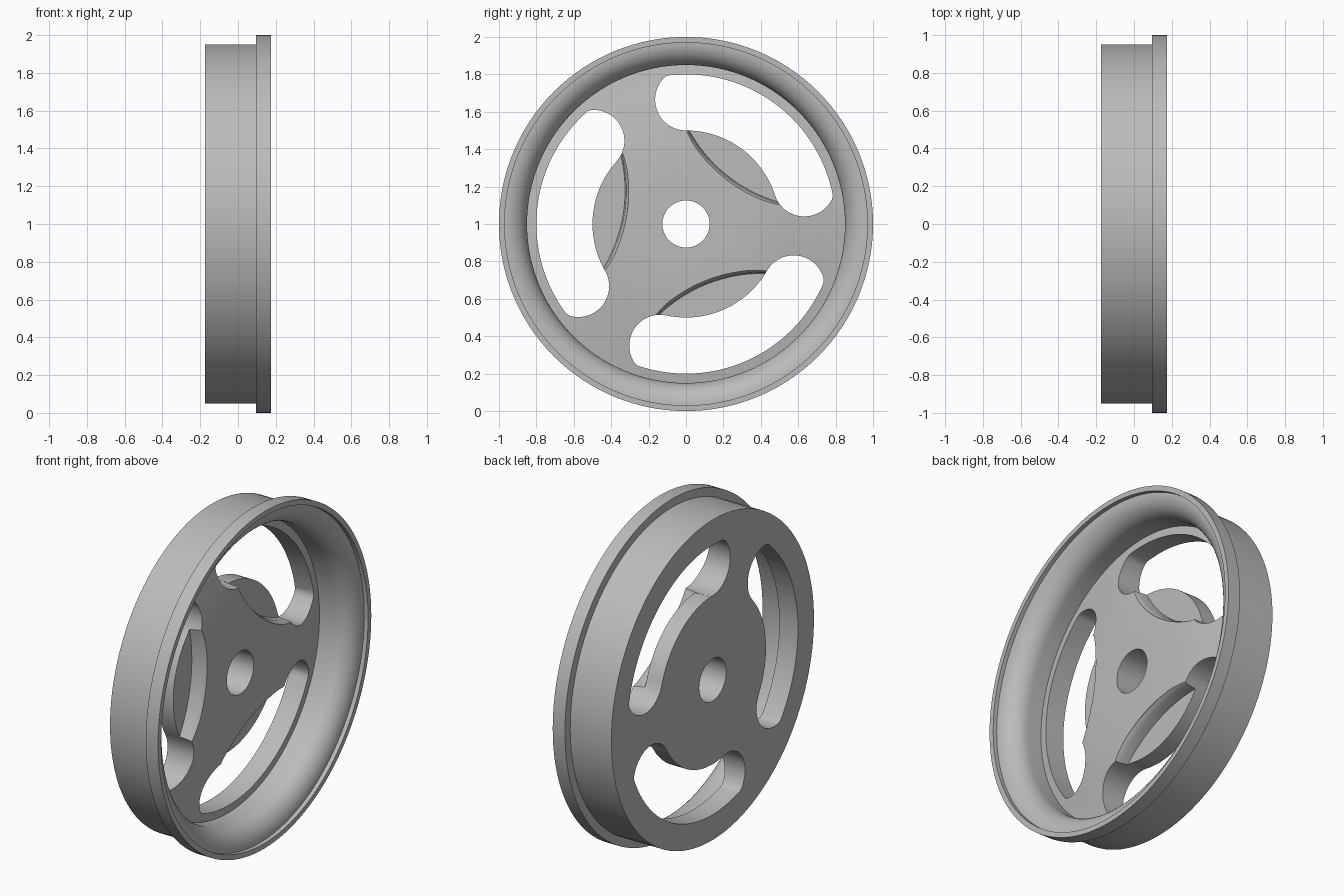
import bpy, bmesh, math
from math import sin, cos, pi, radians

cube = bpy.data.objects.get("Cube")
if cube:
    bpy.data.objects.remove(cube, do_unlink=True)

grey = bpy.data.materials.new("grey metal")
grey.use_nodes = True
colour = (0.5, 0.5, 0.5, 1)
grey.diffuse_color = colour
grey.node_tree.nodes["Principled BSDF"].inputs["Base Color"].default_value = colour


def loft(name, rings, capped):
    """Join matching rings of points; cap the ends, or close into a loop."""
    bm = bmesh.new()
    loops = [[bm.verts.new(p) for p in ring] for ring in rings]
    n, count = len(loops[0]), len(loops)
    for k in range(count - 1 if capped else count):
        a, b = loops[k], loops[(k + 1) % count]
        for i in range(n):
            j = (i + 1) % n
            bm.faces.new((a[i], a[j], b[j], b[i]))
    if capped:
        bm.faces.new(loops[0])
        bm.faces.new(loops[-1])
    bmesh.ops.recalc_face_normals(bm, faces=bm.faces)
    mesh = bpy.data.meshes.new(name)
    bm.to_mesh(mesh)
    bm.free()
    mesh.materials.append(grey)
    obj = bpy.data.objects.new(name, mesh)
    bpy.context.collection.objects.link(obj)
    return obj


def arc(cx, cy, r, start, end, steps):
    """Arc points in the wheel plane, angles in degrees."""
    angles = [radians(start + (end - start) * i / steps) for i in range(steps + 1)]
    return [(cx + r * cos(a), cy + r * sin(a)) for a in angles]


def place(points, x, turn):
    """Turn a flat outline about the axle and stand it at depth x."""
    c, s = cos(radians(turn)), sin(radians(turn))
    return [(x, u * c - v * s, 1 + u * s + v * c) for u, v in points]


# Wheel body: revolved profile of (depth, radius) with flange, flare and web
BACK, LEDGE, HUB = -0.175, -0.06, 0.015
flare = [(0.03 + 0.12 * cos(a), 0.97 - 0.12 * sin(a))
         for a in [pi / 2 * i / 12 for i in range(13)]]
profile = [(BACK, 0.126), (BACK, 0.95), (0.095, 0.95), (0.095, 1.0),
           (0.175, 1.0), (0.175, 0.97)] + flare + [
           (LEDGE, 0.85), (-0.045, 0.75), (-0.005, 0.55),
           (0.01, 0.4), (HUB, 0.25), (HUB, 0.126)]
SEG = 128
wheel = loft("wheel", [place([(r, 0) for r in (1,)], 0, 0) and
                       [(x, r * cos(2 * pi * i / SEG), 1 + r * sin(2 * pi * i / SEG))
                        for i in range(SEG)] for x, r in profile], False)

# Window outline: hub arc, two round ends and the rim arc with small notches
END, R_END, R_MID = 36, 0.165, 0.665
a = radians(END)
upper_end = arc(R_MID * cos(a), R_MID * sin(a), R_END, END + 180, END + 50, 18)
upper = upper_end + [(0.79 * cos(radians(44.6)), 0.79 * sin(radians(44.6)))]
rim_arc = arc(0, 0, 0.8, 43, -43, 44)
lower = [(u, -v) for u, v in reversed(upper)]
hub_arc = arc(0, 0, 0.5, -END, END, 30)[1:-1]
window = upper + rim_arc + lower + hub_arc

# Shallow pocket on the hub: curved wall that rounds over at its top edge
def pocket_outline(shift):
    wall = arc(1.12 + shift, 0, 0.8, 180 + 23.4, 180 - 23.4, 28)
    return wall + arc(0, 0, 0.54, 37, -37, 20)

pocket_levels = [(0.1, 0), (0.008, 0), (-0.003, 0.007), (-0.02, 0.014),
                 (-0.075, 0.02)]

cutters = []
for k in range(3):
    turn = 54 + 120 * k
    cutters.append(loft("window_cutter", [place(window, x, turn) for x in (-0.3, 0.1)], True))
    cutters.append(loft("pocket_cutter", [place(pocket_outline(d), x, turn - 3)
                                          for x, d in pocket_levels], True))

for cutter in cutters:
    mod = wheel.modifiers.new("cut", 'BOOLEAN')
    mod.operation = 'DIFFERENCE'
    mod.solver = 'EXACT'
    mod.object = cutter

# Apply the cuts and shade smooth with sharp edges kept
bpy.ops.object.select_all(action='DESELECT')
wheel.select_set(True)
bpy.context.view_layer.objects.active = wheel
for mod in list(wheel.modifiers):
    bpy.ops.object.modifier_apply(modifier=mod.name)
for cutter in cutters:
    bpy.data.objects.remove(cutter, do_unlink=True)
bpy.ops.object.shade_smooth_by_angle(angle=radians(30))
